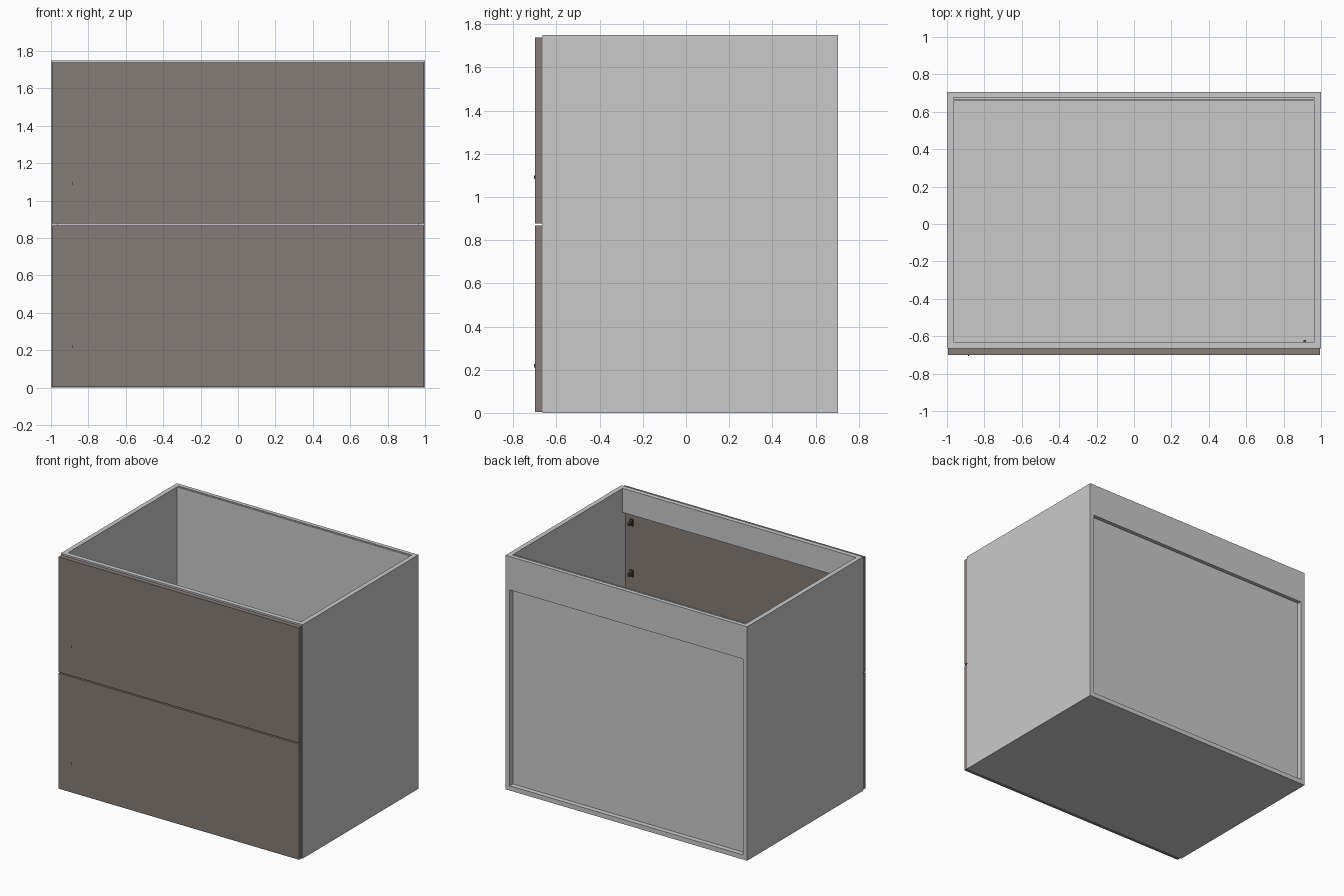
import bpy
import bmesh
from mathutils import Vector

cube = bpy.data.objects.get("Cube")
if cube:
    bpy.data.objects.remove(cube, do_unlink=True)


def make_material(name, colour):
    mat = bpy.data.materials.new(name)
    mat.use_nodes = True
    mat.diffuse_color = (*colour, 1)
    mat.node_tree.nodes["Principled BSDF"].inputs["Base Color"].default_value = (*colour, 1)
    return mat


grey = make_material("light grey board", (0.59, 0.59, 0.59))
brown = make_material("warm brown front", (0.235, 0.2, 0.188))
metal = make_material("dark metal", (0.08, 0.08, 0.08))


def box(name, low, high, mat):
    """Axis-aligned board between two opposite corners."""
    low, high = Vector(low), Vector(high)
    bm = bmesh.new()
    bmesh.ops.create_cube(bm, size=1)
    for v in bm.verts:
        v.co = v.co * (high - low)
    mesh = bpy.data.meshes.new(name)
    bm.to_mesh(mesh)
    bm.free()
    mesh.materials.append(mat)
    obj = bpy.data.objects.new(name, mesh)
    obj.location = (low + high) / 2
    bpy.context.collection.objects.link(obj)
    return obj


TOP = 1.75
BOARD = 0.035
INNER = 1 - BOARD
FRONT, BACK = -0.665, 0.705

# Cabinet sides and floor
for name, s in (("left", 1), ("right", -1)):
    a, b = sorted((s * INNER, s))
    box(name + "_side", (a, FRONT, 0), (b, BACK, TOP), grey)
box("floor_board", (-INNER, FRONT, 0), (INNER, BACK, BOARD), grey)

# Top rails and recessed back panel, with a narrow slot behind the panel
box("front_rail", (-INNER, FRONT, TOP - 0.18), (INNER, FRONT + BOARD, TOP), grey)
box("back_rail", (-INNER, 0.676, TOP - 0.25), (INNER, BACK, TOP), grey)
box("back_panel", (-INNER, 0.657, BOARD), (INNER, 0.668, TOP), grey)

# Two drawer fronts, each with a small catch pin and inner brackets
for name, z0, z1 in (("lower", 0.004, 0.868), ("upper", 0.877, 1.738)):
    box(name + "_drawer_front", (-0.995, -0.7, z0), (0.995, FRONT, z1), brown)
    box(name + "_catch_pin", (-0.888, -0.705, z0 + 0.207), (-0.882, -0.7, z0 + 0.223), metal)
    for part, h in (("bottom", 0.24), ("top", 0.62)):
        z = z0 + h
        box(f"{name}_{part}_bracket_plate", (0.9, FRONT, z - 0.025), (0.925, -0.655, z + 0.025), metal)
        box(f"{name}_{part}_bracket_hook", (0.905, -0.655, z - 0.01), (0.92, -0.62, z + 0.01), metal)
